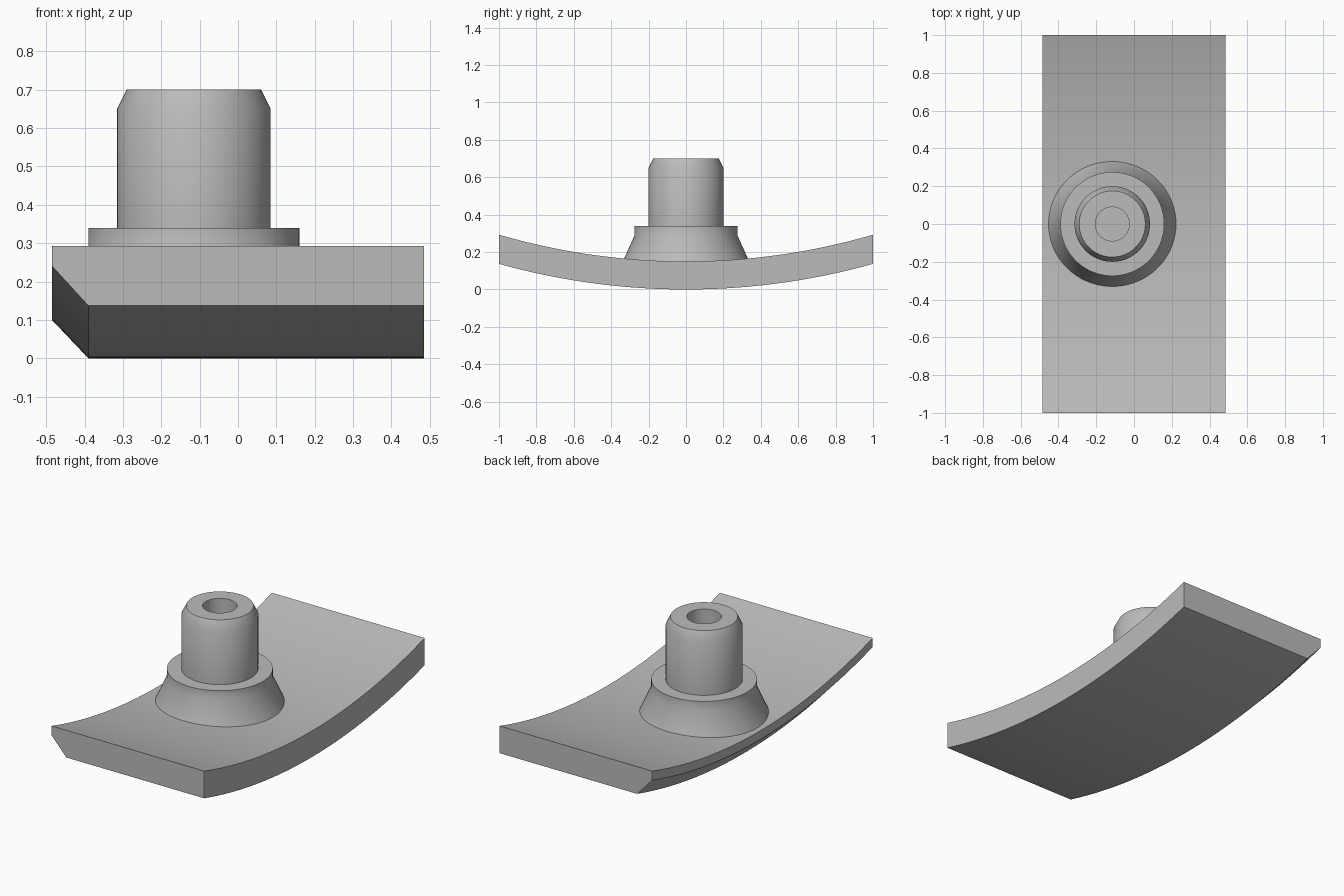
import bpy
import bmesh
import math

cube = bpy.data.objects.get("Cube")
if cube:
    bpy.data.objects.remove(cube, do_unlink=True)

# Single plain grey finish
grey = bpy.data.materials.new("plain grey")
grey.use_nodes = True
colour = (0.5, 0.5, 0.5, 1)
grey.diffuse_color = colour
grey.node_tree.nodes["Principled BSDF"].inputs["Base Color"].default_value = colour


def finish(bm, name):
    """Turn a bmesh into a smooth-shaded object with sharp edges kept."""
    bmesh.ops.recalc_face_normals(bm, faces=bm.faces)
    mesh = bpy.data.meshes.new(name)
    bm.to_mesh(mesh)
    bm.free()
    mesh.materials.append(grey)
    obj = bpy.data.objects.new(name, mesh)
    bpy.context.collection.objects.link(obj)
    bpy.ops.object.select_all(action="DESELECT")
    obj.select_set(True)
    bpy.context.view_layer.objects.active = obj
    bpy.ops.object.shade_smooth_by_angle(angle=math.radians(30))
    return obj


# Curved plate: a section with one chamfered corner, swept along a shallow arc
ARC_RADIUS = 3.72
SECTION = [(-0.485, 0.1), (-0.39, 0), (0.485, 0), (0.485, 0.15), (-0.485, 0.15)]
STEPS = 48

bm = bmesh.new()
rings = []
for i in range(STEPS + 1):
    y = -1 + 2 * i / STEPS
    rings.append([
        bm.verts.new((x, y, ARC_RADIUS - math.sqrt((ARC_RADIUS - h) ** 2 - y * y)))
        for x, h in SECTION
    ])
for a, b in zip(rings, rings[1:]):
    for k in range(len(SECTION)):
        n = (k + 1) % len(SECTION)
        bm.faces.new((a[k], a[n], b[n], b[k]))
bm.faces.new(rings[0])
bm.faces.new(rings[-1])
finish(bm, "curved_plate")

# Turned boss: flared foot, collar, chamfered post and blind bore
PROFILE = [(0, 0.14), (0.342, 0.14), (0.275, 0.29), (0.275, 0.34), (0.2, 0.34),
           (0.2, 0.65), (0.175, 0.7), (0.09, 0.7), (0.09, 0.3), (0, 0.3)]

bm = bmesh.new()
verts = [bm.verts.new((r, 0, z)) for r, z in PROFILE]
edges = [bm.edges.new(pair) for pair in zip(verts, verts[1:])]
bmesh.ops.spin(bm, geom=verts + edges, cent=(0, 0, 0), axis=(0, 0, 1),
               angle=math.tau, steps=72, use_merge=True)
bmesh.ops.remove_doubles(bm, verts=bm.verts, dist=0.0001)
boss = finish(bm, "boss")
boss.location.x = -0.115
